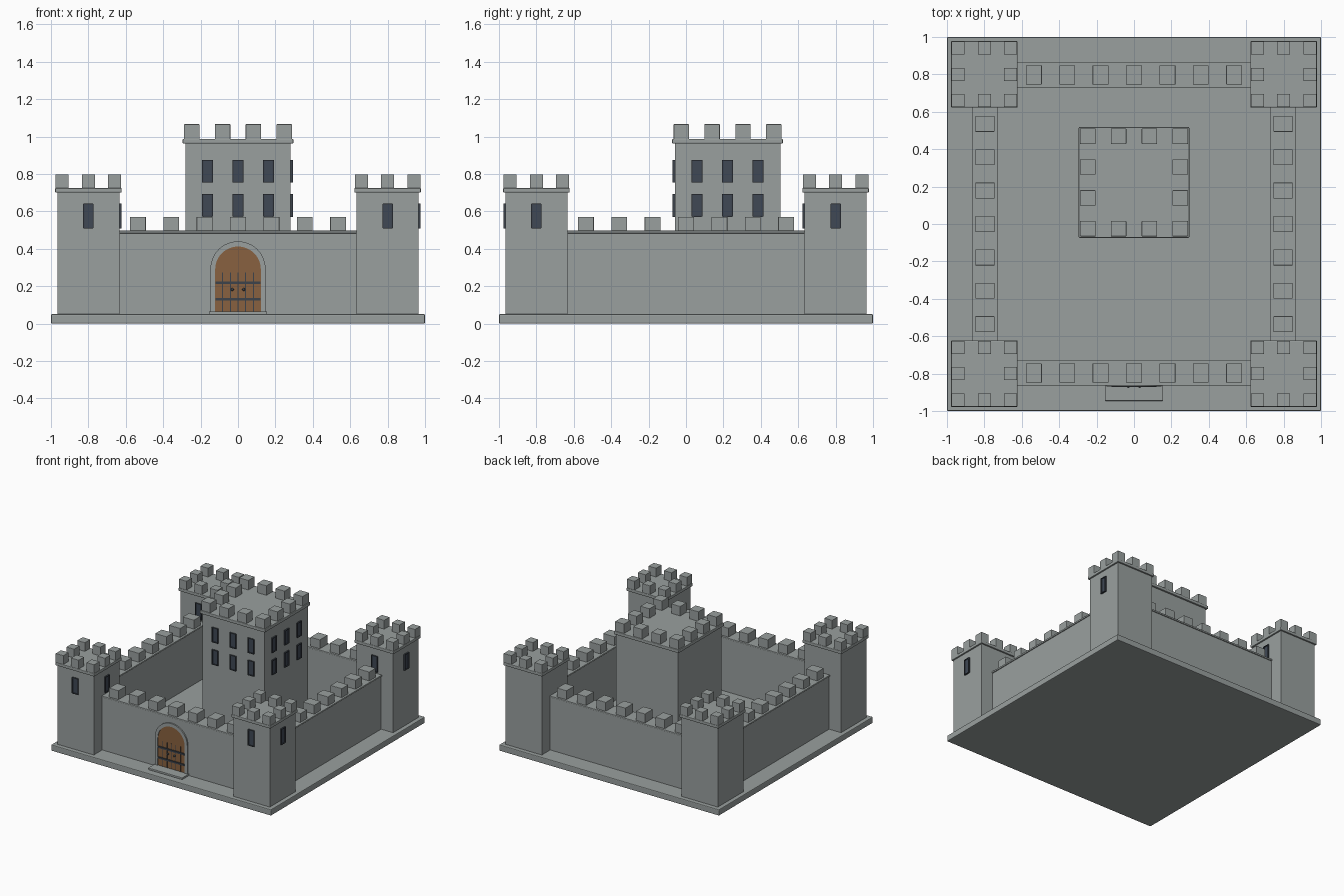
import bpy, math
from mathutils import Matrix, Vector

cube = bpy.data.objects.get("Cube")
if cube:
    bpy.data.objects.remove(cube)


def material(name, colour):
    m = bpy.data.materials.new(name)
    m.use_nodes = True
    m.diffuse_color = (*colour, 1)
    m.node_tree.nodes["Principled BSDF"].inputs["Base Color"].default_value = (*colour, 1)
    return m


STONE = material("grey stone", (0.32, 0.35, 0.345))
GLASS = material("dark slate glass", (0.05, 0.065, 0.09))
WOOD = material("brown wood", (0.25, 0.12, 0.05))
IRON = material("dark iron", (0.045, 0.055, 0.07))


def add_mesh(name, verts, faces, mat, bevel=0):
    me = bpy.data.meshes.new(name)
    me.from_pydata(verts, [], faces)
    me.materials.append(mat)
    ob = bpy.data.objects.new(name, me)
    bpy.context.collection.objects.link(ob)
    if bevel:
        mod = ob.modifiers.new("soft edge", "BEVEL")
        mod.width = bevel
        mod.segments = 2
    return ob


def box(name, centre, size, mat=STONE, bevel=0, turn=0, pivot=(0, 0, 0)):
    """Box by centre and size, optionally turned about a vertical axis at pivot."""
    rot = Matrix.Rotation(turn, 3, "Z")
    verts = [rot @ Vector([c + s * k / 2 for c, s, k in zip(centre, size, (i, j, l))]) + Vector(pivot)
             for i in (-1, 1) for j in (-1, 1) for l in (-1, 1)]
    faces = [(0, 1, 3, 2), (4, 6, 7, 5), (0, 4, 5, 1), (2, 3, 7, 6), (0, 2, 6, 4), (1, 5, 7, 3)]
    return add_mesh(name, verts, faces, mat, bevel)


def ring_of_merlons(name, cx, cy, z, half, count, size, height):
    """Square ring of battlement blocks around a roof edge."""
    for i in range(count):
        for j in range(count):
            if i in (0, count - 1) or j in (0, count - 1):
                x = cx - half + 2 * half * i / (count - 1)
                y = cy - half + 2 * half * j / (count - 1)
                box(name, (x, y, z + height / 2), (size, size, height), bevel=0.002)


def window(name, cx, cy, half, turn, offset, z, height):
    """Framed slit window on the front face (turn 0) or the side face (turn 90 degrees)."""
    pivot = (cx, cy, 0)
    box(name + "_glass", (offset, -half, z), (0.044, 0.008, height), GLASS, 0, turn, pivot)
    for s in (-1, 1):
        box(name + "_jamb", (offset + s * 0.025, -half, z), (0.007, 0.022, height + 0.01),
            IRON, 0, turn, pivot)
        box(name + "_lintel", (offset, -half, z + s * (height / 2 + 0.003)), (0.05, 0.022, 0.006),
            IRON, 0, turn, pivot)


SIDES = (0, math.pi / 2)

# Ground slab
box("base", (0, 0, 0.025), (2, 2, 0.05), bevel=0.006)

# Corner towers
for x in (-0.8, 0.8):
    for y in (-0.8, 0.8):
        box("tower", (x, y, 0.375), (0.332, 0.332, 0.65))
        box("tower_cap", (x, y, 0.7125), (0.356, 0.356, 0.025), bevel=0.005)
        ring_of_merlons("tower_merlon", x, y, 0.723, 0.14, 3, 0.07, 0.074)
        for turn in SIDES:
            window("tower_window", x, y, 0.166, turn, 0, 0.575, 0.12)

# Curtain walls, one turned copy for each side
for k in range(4):
    turn = k * math.pi / 2
    box("wall", (0, -0.797, 0.27), (1.3, 0.12, 0.44), turn=turn)
    box("wall_cap", (0, -0.797, 0.49), (1.27, 0.134, 0.014), bevel=0.003, turn=turn)
    for i in range(-3, 4):
        box("wall_merlon", (i * 0.1785, -0.797, 0.533), (0.085, 0.102, 0.075), bevel=0.002, turn=turn)

# Keep
KEEP_Y = 0.222
box("keep", (0, KEEP_Y, 0.505), (0.564, 0.564, 0.93))
box("keep_cap", (0, KEEP_Y, 0.975), (0.592, 0.592, 0.026), bevel=0.005)
ring_of_merlons("keep_merlon", 0, KEEP_Y, 0.985, 0.247, 4, 0.082, 0.081)
for turn in SIDES:
    for offset in (-0.163, 0, 0.163):
        for z in (0.632, 0.815):
            window("keep_window", 0, KEEP_Y, 0.282, turn, offset, z, 0.11)


# Gate
def arch(r, spring, bottom, steps=24):
    pts = [(r, bottom)]
    pts += [(r * math.cos(math.pi * i / steps), spring + r * math.sin(math.pi * i / steps))
            for i in range(steps + 1)]
    return pts + [(-r, bottom)]


def extrude_front(outline, y0, y1):
    return [(x, y, z) for y in (y0, y1) for x, z in outline]


inner, outer = arch(0.122, 0.29, 0.06), arch(0.147, 0.293, 0.06)
n = len(inner)

faces = [tuple(range(n)), tuple(range(2 * n - 1, n - 1, -1))]
faces += [(i, i + n, (i + 1) % n + n, (i + 1) % n) for i in range(n)]
add_mesh("door", extrude_front(inner, -0.863, -0.84), faces, WOOD)

faces = []
for i in range(n - 1):
    j = i + 1
    faces += [(i, j, j + 2 * n, i + 2 * n), (i + 2 * n, j + 2 * n, j + 3 * n, i + 3 * n),
              (j, i, i + n, j + n)]
faces += [(0, 2 * n, 3 * n, n), (n - 1, 2 * n - 1, 4 * n - 1, 3 * n - 1)]
add_mesh("door_surround", extrude_front(inner, -0.868, -0.84) + extrude_front(outer, -0.868, -0.84),
         faces, STONE)

box("door_step", (0, -0.895, 0.057), (0.31, 0.1, 0.016), bevel=0.003)
for z in (0.13, 0.218):
    box("door_strap", (0, -0.866, z), (0.24, 0.01, 0.014), IRON)
for x in (-0.083, -0.04, 0, 0.04, 0.083):
    box("plank_gap", (x, -0.8635, 0.168), (0.004, 0.003, 0.21), IRON)
for x in (-0.03, 0.03):
    bpy.ops.mesh.primitive_uv_sphere_add(segments=12, ring_count=8, radius=0.008,
                                         location=(x, -0.868, 0.182))
    knob = bpy.context.object
    knob.name = "door_knob"
    knob.data.materials.append(IRON)
    bpy.ops.object.shade_smooth()
